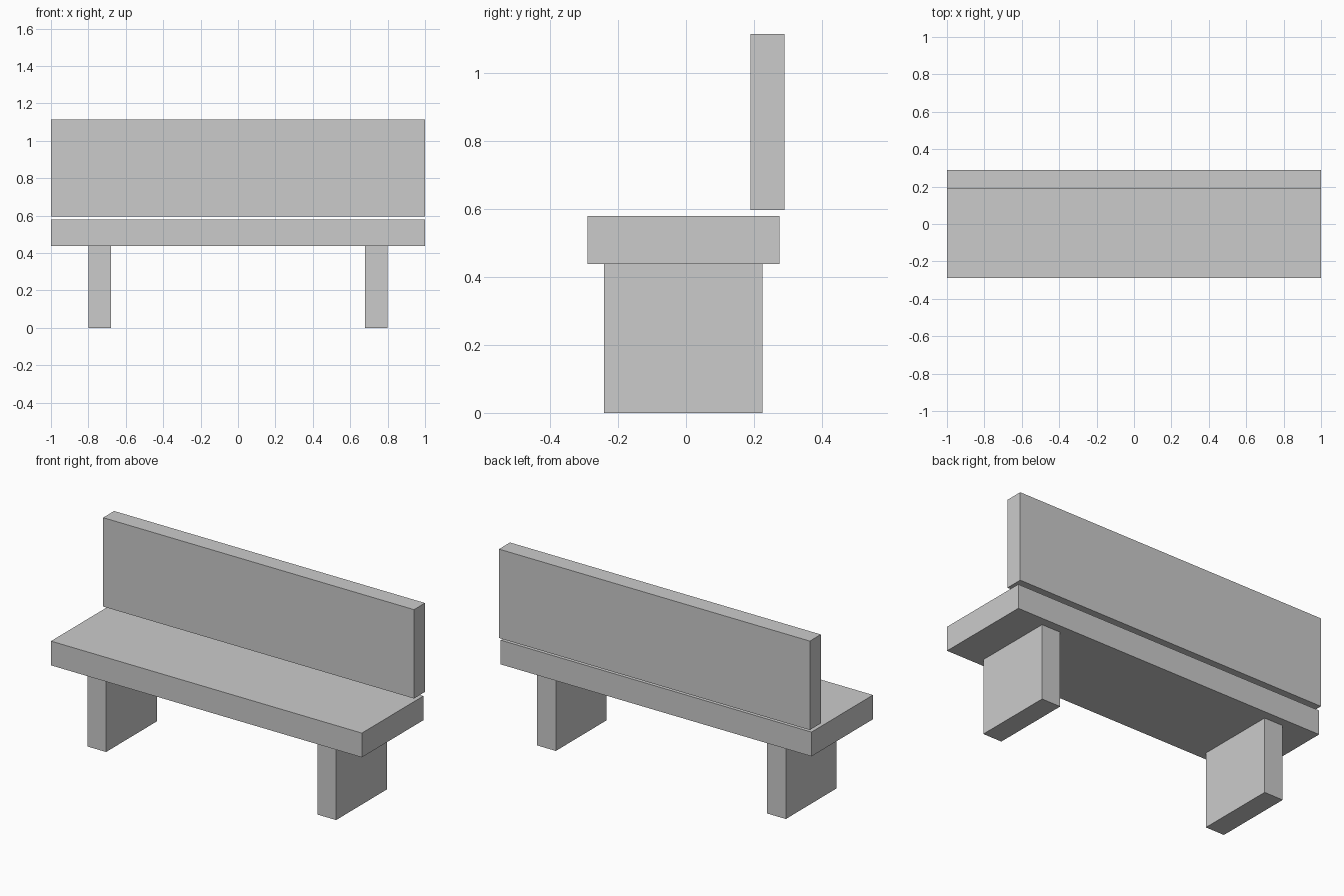
import bpy

if "Cube" in bpy.data.objects:
    bpy.data.objects.remove(bpy.data.objects["Cube"])


def box(name, x, y, z):
    """Add a box spanning the given (min, max) ranges."""
    centre = [(a + b) / 2 for a, b in (x, y, z)]
    bpy.ops.mesh.primitive_cube_add(size=1, location=centre)
    obj = bpy.context.object
    obj.name = name
    obj.scale = [b - a for a, b in (x, y, z)]
    bpy.ops.object.transform_apply(location=False, rotation=False, scale=True)
    return obj


# Seat slab
box("seat", (-1, 1), (-0.29, 0.275), (0.437, 0.578))

# Backrest panel, floating just above the seat
box("backrest", (-1, 1), (0.189, 0.29), (0.596, 1.113))

# Slab legs, one at each end
for side, x in (("left", (-0.8, -0.68)), ("right", (0.68, 0.8))):
    box(side + "_leg", x, (-0.241, 0.225), (0, 0.437))
